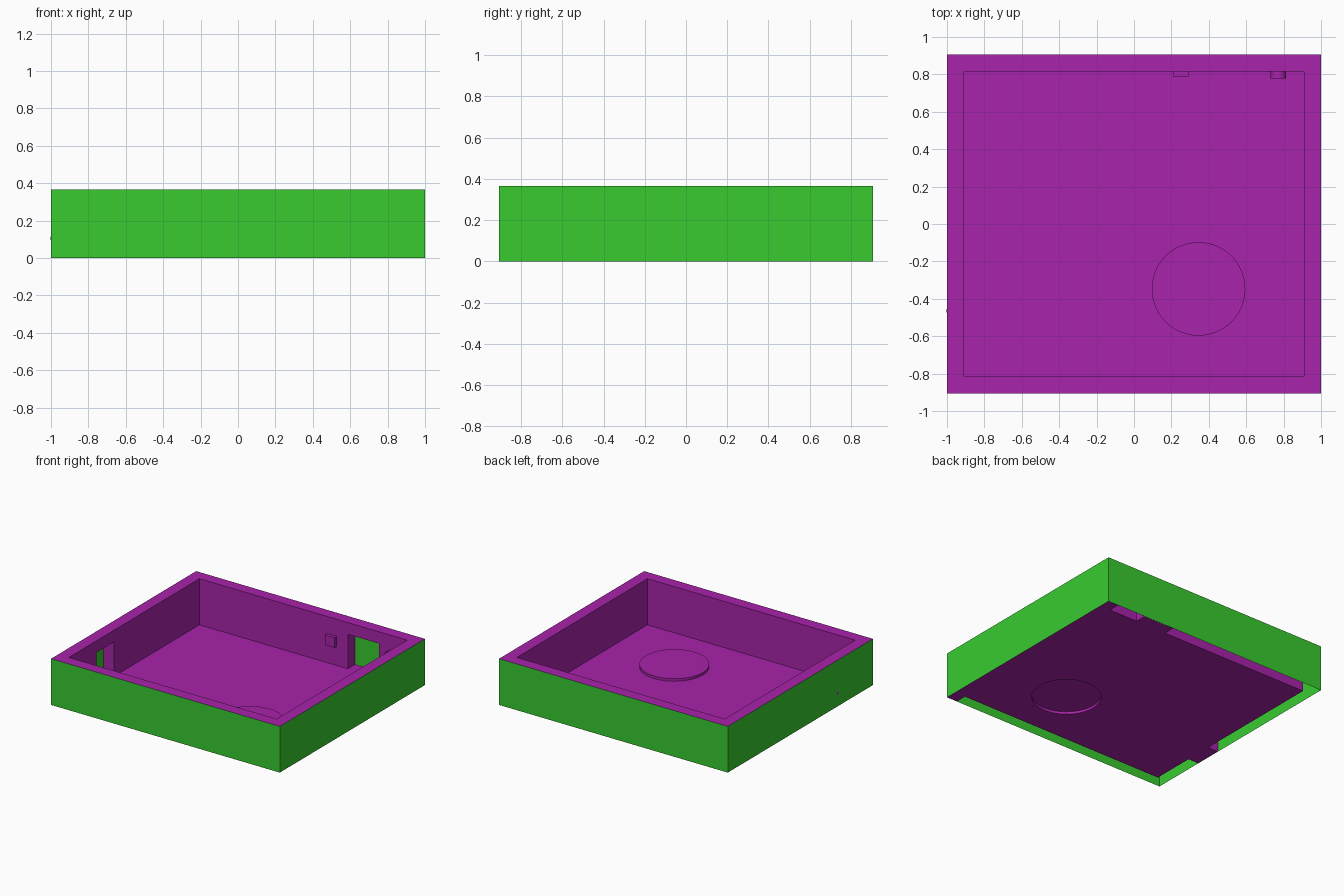
import bpy
import bmesh
import math
from mathutils import Vector

cube = bpy.data.objects.get("Cube")
if cube:
    bpy.data.objects.remove(cube, do_unlink=True)

OX, OY = 1.0, 0.906        # outer half sizes
IX, IY = 0.908, 0.815      # inner half sizes
TOP = 0.365
SLOT_H = 0.272
BACK_SLOT = (0.39, 0.66)   # along x
SIDE_SLOT = (-0.47, -0.25) # along y
DISC = (0.345, -0.347, 0.25)
DISC_H = 0.02


def material(name, rgb):
    m = bpy.data.materials.new(name)
    m.use_nodes = True
    m.diffuse_color = (*rgb, 1)
    m.node_tree.nodes["Principled BSDF"].inputs["Base Color"].default_value = (*rgb, 1)
    return m


GREEN = material("bright green", (0.040, 0.600, 0.030))
PURPLE = material("purple", (0.390, 0.017, 0.405))


def finish(name, bm, mat):
    mesh = bpy.data.meshes.new(name)
    bm.to_mesh(mesh)
    bm.free()
    mesh.materials.append(mat)
    ob = bpy.data.objects.new(name, mesh)
    bpy.context.collection.objects.link(ob)
    return ob


def sheet(name, loops, mat, normal):
    """Flat sheet bounded by the first loop, with the other loops as holes."""
    bm = bmesh.new()
    for loop in loops:
        vs = [bm.verts.new(p) for p in loop]
        for a, b in zip(vs, vs[1:] + vs[:1]):
            bm.edges.new((a, b))
    bmesh.ops.triangle_fill(bm, use_beauty=True, edges=bm.edges[:], normal=Vector(normal))
    bm.normal_update()
    for f in bm.faces:
        if f.normal.dot(Vector(normal)) < 0:
            f.normal_flip()
    return finish(name, bm, mat)


def rect(x0, x1, y0, y1, z):
    return [(x0, y0, z), (x1, y0, z), (x1, y1, z), (x0, y1, z)]


def ring(z, n=64):
    cx, cy, r = DISC
    return [(cx + r * math.cos(2 * math.pi * i / n),
             cy + r * math.sin(2 * math.pi * i / n), z) for i in range(n)]


def wall_profile(half, slot=None):
    """Wall outline as (along, z) pairs, with an optional doorway slot."""
    pts = [(-half, 0)]
    if slot:
        a, b = slot
        pts += [(a, 0), (a, SLOT_H), (b, SLOT_H), (b, 0)]
    return pts + [(half, 0), (half, TOP), (-half, TOP)]


# Outer shell and inner walls
for side, word in ((-1, "front"), (1, "back")):
    sheet(word + "_outer_wall", [[(a, side * OY, z) for a, z in wall_profile(OX)]],
          GREEN, (0, side, 0))
    slot = BACK_SLOT if side > 0 else None
    sheet(word + "_inner_wall", [[(a, side * IY, z) for a, z in wall_profile(IX, slot)]],
          PURPLE, (0, -side, 0))
for side, word in ((-1, "right"), (1, "left")):
    sheet(word + "_outer_wall", [[(side * OX, a, z) for a, z in wall_profile(OY)]],
          GREEN, (side, 0, 0))
    slot = SIDE_SLOT if side < 0 else None
    sheet(word + "_inner_wall", [[(side * IX, a, z) for a, z in wall_profile(IY, slot)]],
          PURPLE, (-side, 0, 0))

# Rim, floor and closed wall base
sheet("rim", [rect(-OX, OX, -OY, OY, TOP), rect(-IX, IX, -IY, IY, TOP)], PURPLE, (0, 0, 1))
sheet("floor", [rect(-IX, IX, -IY, IY, 0), ring(0)], PURPLE, (0, 0, 1))
sheet("left_wall_base", [rect(IX, OX, -OY, OY, 0)], PURPLE, (0, 0, -1))

# Raised disc in the floor
sheet("disc_top", [ring(DISC_H)], PURPLE, (0, 0, 1))
bm = bmesh.new()
low = [bm.verts.new(p) for p in ring(0)]
high = [bm.verts.new(p) for p in ring(DISC_H)]
for i in range(len(low)):
    j = (i + 1) % len(low)
    bm.faces.new((low[i], low[j], high[j], high[i]))
finish("disc_side", bm, PURPLE)


# Slot linings: sides, ceiling and sill
def slot_lining(name, slot, place):
    bm = bmesh.new()
    a, b = slot
    path = [(a, 0), (a, SLOT_H), (b, SLOT_H), (b, 0)]
    inner = [bm.verts.new(place(u, 0, z)) for u, z in path]
    outer = [bm.verts.new(place(u, 1, z)) for u, z in path]
    for i in range(4):
        j = (i + 1) % 4
        bm.faces.new((inner[i], inner[j], outer[j], outer[i]))
    return finish(name, bm, PURPLE)


slot_lining("back_slot", BACK_SLOT,
            lambda u, d, z: (u, IY + d * (OY - IY - 0.001), z))
slot_lining("side_slot", SIDE_SLOT,
            lambda u, d, z: (-IX - d * (OX - IX - 0.001), u, z))

# Small block on the back wall
bpy.ops.mesh.primitive_cube_add(size=1, location=(0.25, IY - 0.012, 0.19))
block = bpy.context.object
block.name = "wall_block"
block.scale = (0.085, 0.03, 0.08)
block.data.materials.append(PURPLE)

# Round button on the back wall
bpy.ops.mesh.primitive_cylinder_add(vertices=32, radius=0.041, depth=0.045,
                                    location=(0.772, IY - 0.015, 0.21),
                                    rotation=(math.pi / 2, 0, 0))
button = bpy.context.object
button.name = "wall_button"
button.data.materials.append(PURPLE)
bpy.ops.object.shade_smooth_by_angle()

# Small knob inside the side slot
bpy.ops.mesh.primitive_uv_sphere_add(segments=16, ring_count=8, radius=0.035,
                                     location=(-0.968, -0.465, 0.105))
knob = bpy.context.object
knob.name = "slot_knob"
knob.data.materials.append(PURPLE)
bpy.ops.object.shade_smooth_by_angle()
